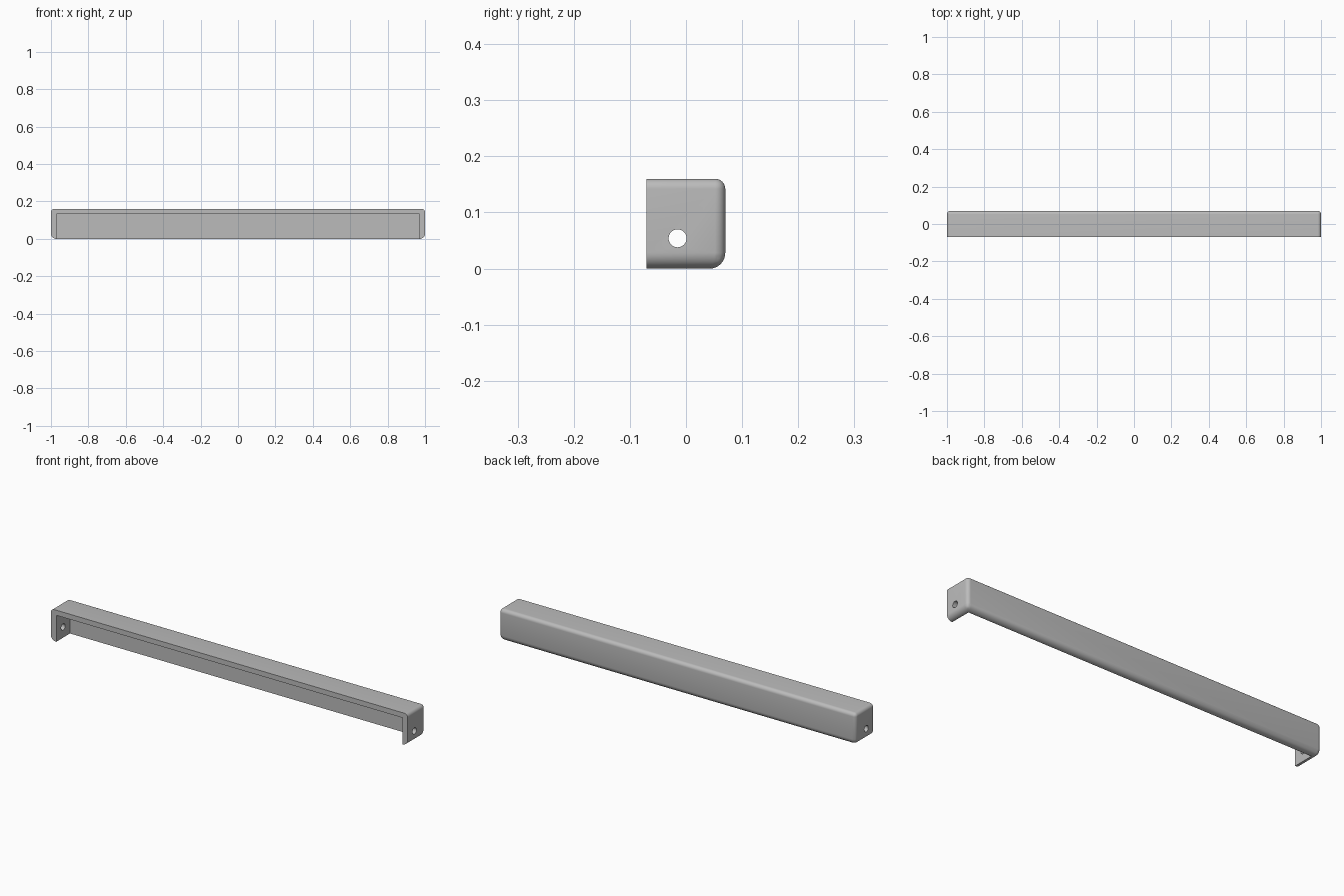
import bpy, bmesh, math
from mathutils import Matrix

WIDTH, DEPTH, HEIGHT, WALL = 2.0, 0.14, 0.16, 0.03
SMALL_R, LARGE_R = 0.018, 0.028

cube = bpy.data.objects.get("Cube")
if cube:
    bpy.data.objects.remove(cube, do_unlink=True)

grey = bpy.data.materials.new("plain grey")
grey.use_nodes = True
colour = (0.5, 0.5, 0.5, 1)
grey.diffuse_color = colour
grey.node_tree.nodes["Principled BSDF"].inputs["Base Color"].default_value = colour


def add_object(name, bm):
    mesh = bpy.data.meshes.new(name)
    bm.to_mesh(mesh)
    bm.free()
    mesh.materials.append(grey)
    obj = bpy.data.objects.new(name, mesh)
    bpy.context.collection.objects.link(obj)
    return obj


def box(low, high):
    bm = bmesh.new()
    size = [b - a for a, b in zip(low, high)]
    centre = [(a + b) / 2 for a, b in zip(low, high)]
    bmesh.ops.create_cube(bm, size=1, matrix=Matrix.Translation(centre) @ Matrix.Diagonal((*size, 1)))
    return bm


# Outer shell: round every edge off the open front, more along the bottom
bm = box((-WIDTH / 2, -DEPTH / 2, 0), (WIDTH / 2, DEPTH / 2, HEIGHT))
weight = bm.edges.layers.float.new("bevel_weight_edge")
for edge in bm.edges:
    if all(v.co.y < 0 for v in edge.verts):
        continue
    at_bottom = all(v.co.z < HEIGHT / 2 for v in edge.verts)
    edge[weight] = 1 if at_bottom else SMALL_R / LARGE_R
cover = add_object("rail_cover", bm)
bevel = cover.modifiers.new("rounded edges", 'BEVEL')
bevel.limit_method = 'WEIGHT'
bevel.width = LARGE_R
bevel.segments = 8

# Cavity, open to the front and the bottom
cavity = add_object("cavity_cutter", box(
    (-WIDTH / 2 + WALL, -DEPTH, -0.1), (WIDTH / 2 - WALL, DEPTH / 2 - WALL, HEIGHT - 0.026)))

# Screw hole through both end flaps
bm = bmesh.new()
bmesh.ops.create_cone(bm, cap_ends=True, segments=32, radius1=0.016, radius2=0.016, depth=WIDTH + 0.4,
                      matrix=Matrix.Translation((0, -0.015, 0.054)) @ Matrix.Rotation(math.pi / 2, 4, 'Y'))
hole = add_object("hole_cutter", bm)

for cutter in (cavity, hole):
    cutter.hide_render = True
    cut = cover.modifiers.new(cutter.name, 'BOOLEAN')
    cut.operation = 'DIFFERENCE'
    cut.solver = 'EXACT'
    cut.object = cutter

# Apply the modifiers and drop the cutters
bpy.context.view_layer.objects.active = cover
cover.select_set(True)
for modifier in list(cover.modifiers):
    bpy.ops.object.modifier_apply(modifier=modifier.name)
for cutter in (cavity, hole):
    bpy.data.objects.remove(cutter, do_unlink=True)
bpy.ops.object.shade_smooth_by_angle(angle=math.radians(35))
